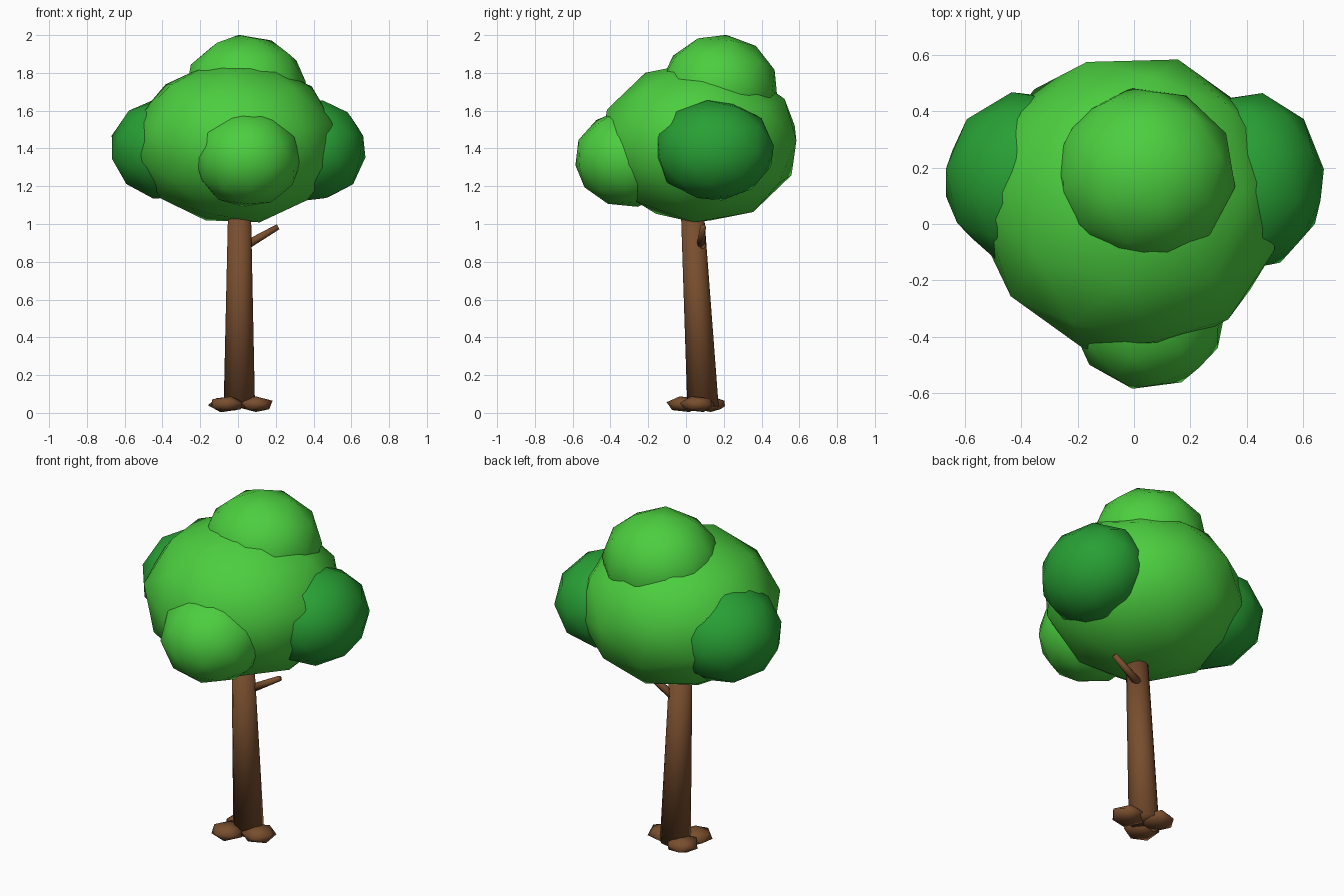
import bpy
import bmesh
from math import radians
from mathutils import Vector, Matrix, Euler

if "Cube" in bpy.data.objects:
    bpy.data.objects.remove(bpy.data.objects["Cube"], do_unlink=True)


def make_material(name, rgb):
    mat = bpy.data.materials.new(name)
    mat.use_nodes = True
    color = (*rgb, 1.0)
    mat.diffuse_color = color
    mat.node_tree.nodes["Principled BSDF"].inputs["Base Color"].default_value = color
    return mat


light_leaf = make_material("light leaf green", (0.072, 0.62, 0.05))
dark_leaf = make_material("dark leaf green", (0.021, 0.35, 0.035))
bark = make_material("bark brown", (0.19, 0.076, 0.027))


def add_mesh(name, bm, mat):
    for face in bm.faces:
        face.smooth = True
    mesh = bpy.data.meshes.new(name)
    bm.to_mesh(mesh)
    bm.free()
    mesh.materials.append(mat)
    obj = bpy.data.objects.new(name, mesh)
    bpy.context.collection.objects.link(obj)


def blob(name, center, radii, turn, mat, detail=2):
    """Low-poly ball, turned first, then stretched to the given radii."""
    bm = bmesh.new()
    bmesh.ops.create_icosphere(bm, subdivisions=detail, radius=1)
    spin = Euler([radians(a) for a in turn]).to_matrix().to_4x4()
    stretch = Matrix.Diagonal((*radii, 1))
    bm.transform(Matrix.Translation(center) @ stretch @ spin)
    add_mesh(name, bm, mat)


def limb(name, start, end, r_start, r_end, sides):
    """Tapered, softly shaded round limb between two points."""
    start, end = Vector(start), Vector(end)
    axis = end - start
    bm = bmesh.new()
    bmesh.ops.create_cone(bm, cap_ends=True, segments=sides, radius1=r_start,
                          radius2=r_end, depth=axis.length)
    turn = axis.to_track_quat("Z", "Y").to_matrix().to_4x4()
    bm.transform(Matrix.Translation((start + end) / 2) @ turn)
    add_mesh(name, bm, bark)


# Crown of overlapping leaf clumps
blob("main_crown", (-0.01, 0.07, 1.432), (0.55, 0.54, 0.435), (12, 14, 20), light_leaf)
blob("top_crown", (0.04, 0.175, 1.715), (0.325, 0.315, 0.29), (-8, -5, 10), light_leaf)
blob("front_crown", (0.05, -0.302, 1.347), (0.285, 0.292, 0.26), (10, 0, 25), light_leaf)
blob("left_crown", (0.405, 0.15, 1.39), (0.275, 0.322, 0.27), (5, 10, -10), dark_leaf)
blob("right_crown", (-0.37, 0.16, 1.40), (0.31, 0.315, 0.275), (0, 15, 12), dark_leaf)

# Leaning trunk and its side branch
limb("trunk", (0.007, 0.09, 0.03), (0.008, 0.032, 1.10), 0.083, 0.06, 12)
limb("branch", (0.03, 0.078, 0.88), (0.212, 0.09, 0.985), 0.024, 0.015, 8)

# Flattened root lumps around the foot
for side, x, y, spin in (("left", 0.095, 0.06, 0), ("front", -0.06, -0.008, 40),
                         ("right", -0.062, 0.122, 75)):
    blob(side + "_root", (x, y, 0.046), (0.098, 0.098, 0.044), (20, 0, spin), bark, 1)
